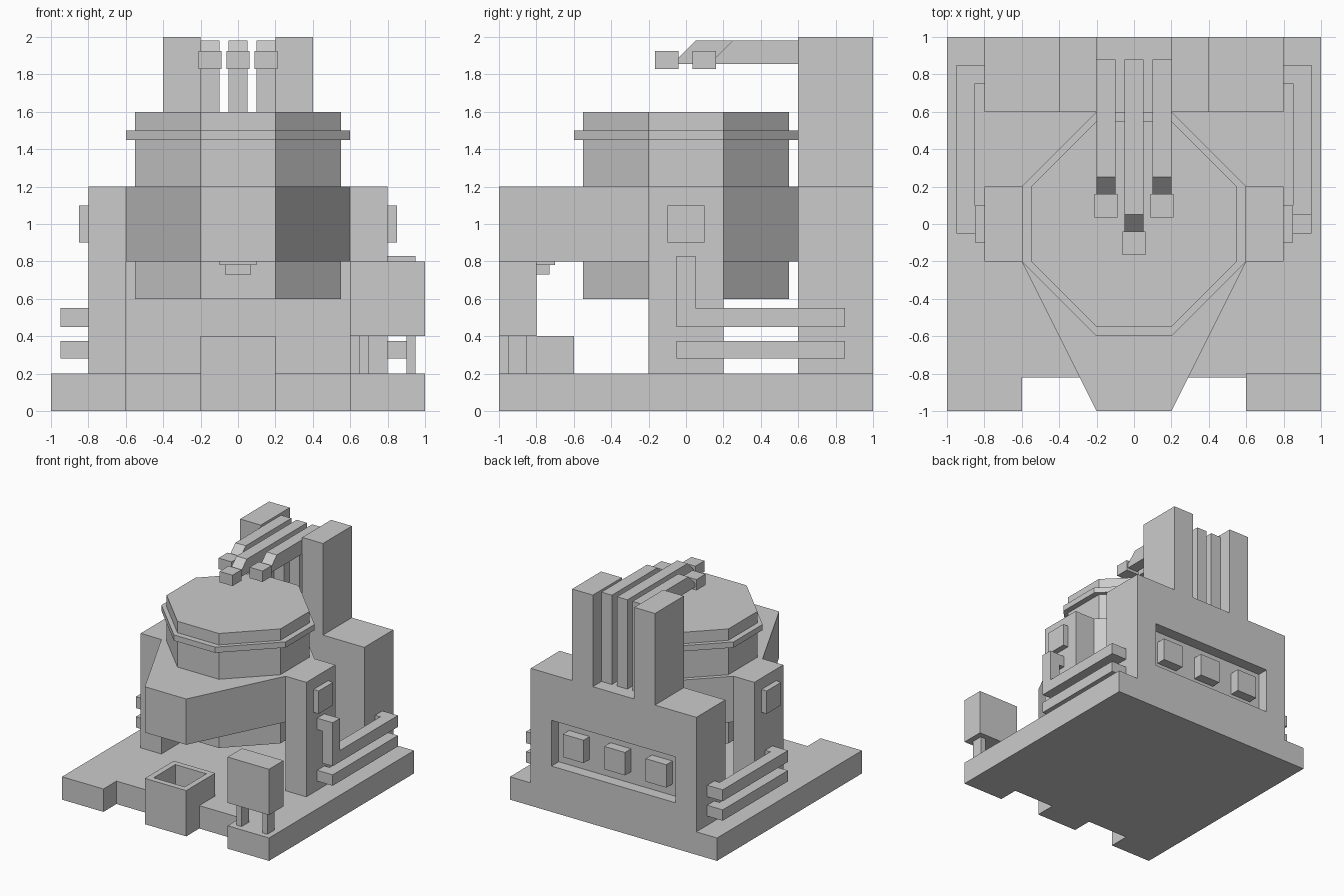
import bpy
import bmesh
from mathutils import Vector

if "Cube" in bpy.data.objects:
    bpy.data.objects.remove(bpy.data.objects["Cube"], do_unlink=True)

grey = bpy.data.materials.new("plain_grey")
grey.use_nodes = True
grey.diffuse_color = (0.6, 0.6, 0.6, 1)
grey.node_tree.nodes["Principled BSDF"].inputs["Base Color"].default_value = (0.6, 0.6, 0.6, 1)


def prism(name, profile, axis, low, high):
    """Extrude a 2D outline along an axis; the outline uses the other two axes in order."""
    def place(p, h):
        co = list(p)
        co.insert("xyz".index(axis), h)
        return Vector(co)

    bm = bmesh.new()
    base = bm.faces.new([bm.verts.new(place(p, low)) for p in profile])
    top = bmesh.ops.extrude_face_region(bm, geom=[base])["geom"]
    shift = place((0, 0), high - low)
    bmesh.ops.translate(bm, vec=shift, verts=[g for g in top if isinstance(g, bmesh.types.BMVert)])
    bmesh.ops.recalc_face_normals(bm, faces=bm.faces)
    mesh = bpy.data.meshes.new(name)
    bm.to_mesh(mesh)
    bm.free()
    mesh.materials.append(grey)
    obj = bpy.data.objects.new(name, mesh)
    bpy.context.collection.objects.link(obj)
    return obj


def box(name, x, y, z):
    outline = [(x[0], y[0]), (x[1], y[0]), (x[1], y[1]), (x[0], y[1])]
    return prism(name, outline, "z", *z)


def side_box(name, side, x, y, z):
    """Box given for the +x side, placed on either side."""
    return box(name, sorted(side * v for v in x), y, z)


def carve(obj, cutter):
    """Subtract a cutter and remove it."""
    mod = obj.modifiers.new("cut", 'BOOLEAN')
    mod.operation = 'DIFFERENCE'
    mod.solver = 'EXACT'
    mod.object = cutter
    bpy.context.view_layer.objects.active = obj
    bpy.ops.object.modifier_apply(modifier=mod.name)
    bpy.data.objects.remove(cutter, do_unlink=True)


def mirrored(half):
    """Close a half outline across x = 0."""
    return half + [(-x, y) for x, y in reversed(half)]


def octagon(r, front=None):
    front = -r if front is None else front
    return mirrored([(0.2, front), (r, -0.2), (r, 0.2), (0.2, r)])


# Ground slab with a recess along the front edge
prism("ground_slab", mirrored([(0.6, -0.82), (0.6, -1), (1, -1), (1, 1)]), "z", 0, 0.2)

# Rear building with two chimneys in one outline, and a recessed back panel
rear = prism("rear_building", mirrored([(0.8, 0.2), (0.8, 1.2), (0.4, 1.2), (0.4, 2),
                                        (0.2, 2), (0.2, 1.2)]), "y", 0.6, 1)
carve(rear, box("panel_cutter", (-0.6, 0.6), (0.9, 1.1), (0.4, 0.8)))
for i in (-1, 0, 1):
    c = 0.4 * i
    box("panel_block", (c - 0.1, c + 0.1), (0.89, 0.985), (0.5, 0.7))

# Octagonal tower, its rim, and the pointed collar
prism("tower", octagon(0.55), "z", 0.6, 1.6)
prism("tower_rim", octagon(0.6), "z", 1.45, 1.5)
prism("collar", octagon(0.6, front=-1), "z", 0.8, 1.2)

# Lamp under the collar tip
box("lamp_plate", (-0.1, 0.1), (-0.9, -0.7), (0.78, 0.81))
box("lamp", (-0.07, 0.07), (-0.87, -0.73), (0.73, 0.79))

# Overhead pipes with sloped ends and nozzles
for x, end in ((-0.15, 0.16), (0, -0.04), (0.15, 0.16)):
    path = [(0.88, 1.2), (0.88, 1.98), (end + 0.09, 1.98), (end, 1.89),
            (end, 1.855), (0.78, 1.855), (0.78, 1.2)]
    prism("overhead_pipe", path, "x", x - 0.05, x + 0.05)
    box("nozzle", (x - 0.0625, x + 0.0625), (end - 0.125, end), (1.83, 1.925))

# Side pillars, wall boxes and bracket pipes
bracket = [(0.8, -0.05), (0.95, -0.05), (0.95, 0.85), (0.8, 0.85),
           (0.8, 0.75), (0.85, 0.75), (0.85, 0.05), (0.8, 0.05)]
for side in (-1, 1):
    side_box("pillar", side, (0.6, 0.8), (-0.2, 0.2), (0.2, 1.2))
    side_box("wall_box", side, (0.8, 0.85), (-0.1, 0.1), (0.9, 1.1))
    outline = [(side * x, y) for x, y in bracket]
    prism("lower_side_pipe", outline, "z", 0.28, 0.375)
    if side < 0:
        prism("upper_side_pipe", outline, "z", 0.45, 0.55)

# Upper pipe that rises before entering the pillar
prism("rising_pipe", [(-0.05, 0.45), (0.85, 0.45), (0.85, 0.55), (0.05, 0.55),
                      (0.05, 0.83), (-0.05, 0.83)], "x", 0.85, 0.95)
box("rising_pipe_top", (0.8, 0.85), (-0.05, 0.05), (0.73, 0.83))
box("rising_pipe_root", (0.8, 0.85), (0.75, 0.85), (0.45, 0.55))

# Open bin at the front
front_bin = box("front_bin", (-0.2, 0.2), (-1, -0.6), (0, 0.4))
carve(front_bin, box("bin_cutter", (-0.15, 0.15), (-0.95, -0.65), (0.2, 0.5)))

# Signboard on two posts
box("signboard", (0.6, 1), (-1, -0.8), (0.4, 0.8))
for x in (0.65, 0.9):
    box("sign_post", (x, x + 0.05), (-0.95, -0.85), (0.2, 0.4))
